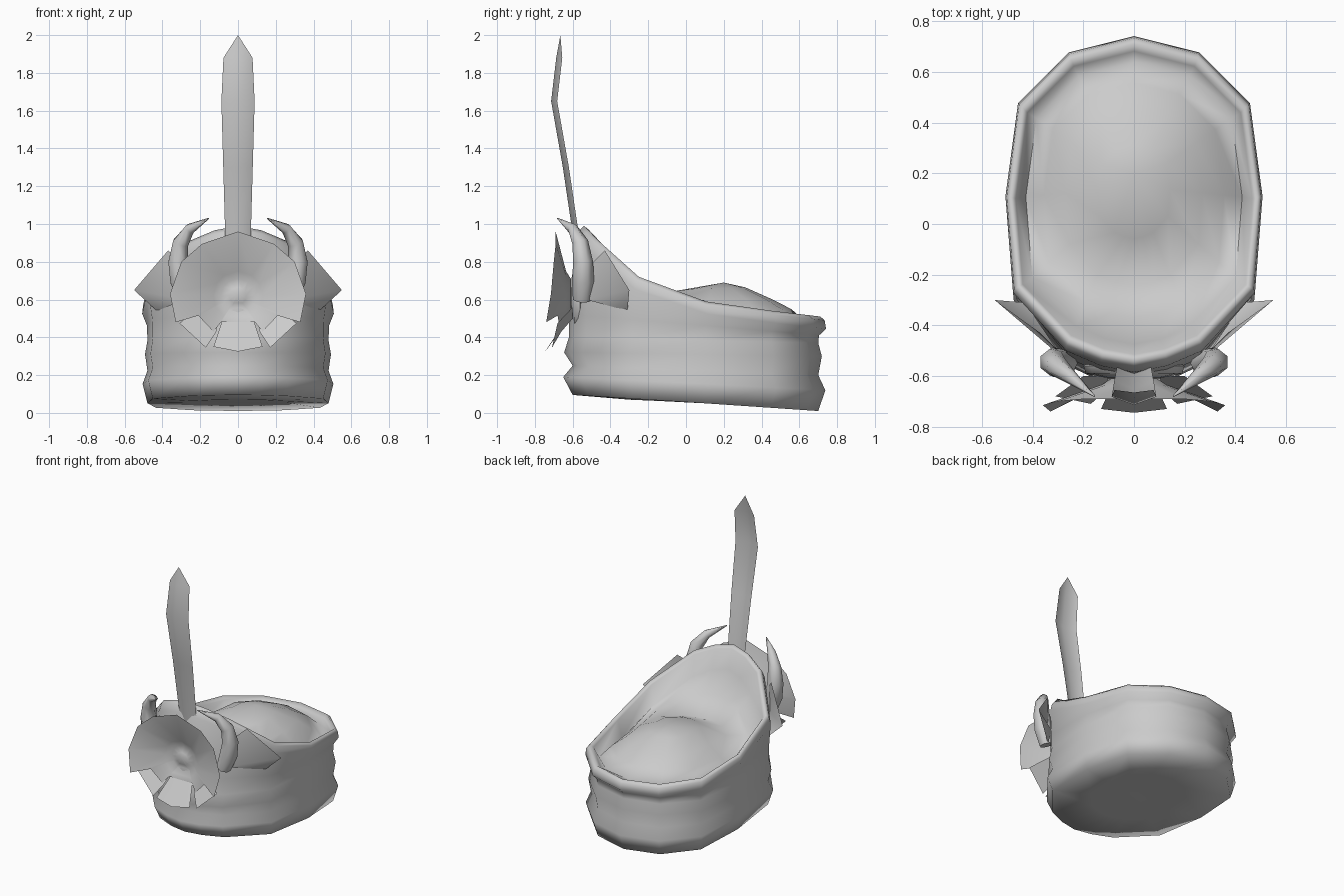
import bpy, math
from mathutils import Vector

if "Cube" in bpy.data.objects:
    bpy.data.objects.remove(bpy.data.objects["Cube"])

mat = bpy.data.materials.new("plain_grey")
mat.diffuse_color = (0.6, 0.6, 0.6, 1)
mat.use_nodes = True
mat.node_tree.nodes["Principled BSDF"].inputs["Base Color"].default_value = mat.diffuse_color


def make(name, verts, faces, angle=60, mirror=False):
    me = bpy.data.meshes.new(name)
    me.from_pydata([tuple(v) for v in verts], [], faces)
    me.materials.append(mat)
    ob = bpy.data.objects.new(name, me)
    bpy.context.collection.objects.link(ob)
    bpy.ops.object.select_all(action='DESELECT')
    ob.select_set(True)
    bpy.context.view_layer.objects.active = ob
    bpy.ops.object.mode_set(mode='EDIT')
    bpy.ops.mesh.select_all(action='SELECT')
    bpy.ops.mesh.normals_make_consistent(inside=False)
    bpy.ops.object.mode_set(mode='OBJECT')
    bpy.ops.object.shade_smooth_by_angle(angle=math.radians(angle))
    if mirror:
        ob.modifiers.new("mirror", 'MIRROR').use_mirror_merge = False
    return ob


def loft(rings):
    n = len(rings[0])
    verts = [v for r in rings for v in r]
    faces = [(i*n + j, i*n + (j+1) % n, (i+1)*n + (j+1) % n, (i+1)*n + j)
             for i in range(len(rings)-1) for j in range(n)]
    return verts, faces


def cap_end(v, f, n, point):
    # close the last ring with a fan
    v.append(point)
    m = len(v) - 1
    f += [(m - n + j, m - n + (j+1) % n, m) for j in range(n)]


def lerp_table(t, table):
    for (a, za), (b, zb) in zip(table, table[1:]):
        if t <= b:
            return za + (zb - za) * max(0, t - a) / (b - a)
    return table[-1][1]


# Outline of the band as a closed loop
half = [(0, .745), (.26, .68), (.46, .48), (.51, .11), (.48, -.27), (.27, -.5), (.13, -.56), (0, -.585)]
outline = [(-x, y) for x, y in half] + [(x, y) for x, y in half[-2:0:-1]]
N = len(outline)
RIM = [(-.585, .99), (-.5, .91), (-.27, .72), (.11, .59), (.48, .54), (.745, .51)]


def ring(scale, front, zb=None, zf=None, drop=0):
    out = []
    for x, y in outline:
        t = (y + .585) / 1.33
        z = lerp_table(y, RIM) - drop if zb is None else zf + (zb - zf) * t
        out.append((x*scale, y*scale if y > 0 else y*front/.585, z))
    return out


def bowl_ring(k, front, side, back):
    # ring of the inner surface with separate front, side and back heights
    out = []
    for x, y in outline:
        c = max(-1, min(1, (y - .15) / (.6 if y > .15 else .735)))
        end = back if c > 0 else front
        out.append((x*.93*k, .15 + (y*.93 - .15)*k, side + (end - side)*c*c))
    return out


# Folded cloth band, closed below, rolled at the lip and running on into the domed lining
band = [
    ring(.5, .3, .04, .07),
    ring(.94, .60, .01, .095),
    ring(.99, .65, .12, .19),
    ring(.94, .60, .20, .25),
    ring(.965, .645, .30, .32),
    ring(.94, .62, .37, .40),
    ring(.945, .62, .41, .52),
    ring(.995, .585, drop=.065),
    ring(.985, .56, drop=.02),
    ring(.955, .54, drop=0),
    ring(.915, .515, drop=.02),
    bowl_ring(.9, .84, .45, .48),
    bowl_ring(.75, .69, .53, .55),
    bowl_ring(.57, .57, .60, .60),
    bowl_ring(.3, .645, .66, .665),
]
v, f = loft(band)
cap_end(v, f, N, (0, .2, .69))
v.append((0, .05, .055))
f += [(j, (j+1) % N, len(v) - 1) for j in range(N)]
make("cloth_band", v, f, 100)

# Tall feather with a raised spine, bent near the tip
rows = [(.85, .066, -.588), (.95, .068, -.60), (1.3, .078, -.652), (1.65, .088, -.714), (1.88, .077, -.687)]
v = []
for z, w, y in rows:
    v += [(-w, y + .032, z), (0, y, z), (w, y + .032, z)]
v.append((0, -.665, 2.0))
f = [(3*i + j, 3*i + j + 1, 3*i + j + 4, 3*i + j + 3) for i in range(4) for j in range(2)]
f += [(12, 13, 15), (13, 14, 15)]
make("feather", v, f)

# Fan rosette: dished plate with a rounded, softly dimpled middle
edge = [(0, .96, -.69), (.19, .895, -.69), (.3, .8, -.70), (.36, .63, -.715), (.33, .48, -.74),
        (.21, .515, -.68), (.13, .43, -.665), (.09, .48, -.645)]
loop = edge + [(-x, z, y) for x, z, y in edge[:0:-1]]
rings = [[(x, y, z) for x, z, y in loop]]
for r, y in [(.13, -.635), (.09, -.61), (.045, -.625)]:
    row = []
    for x, z, _ in loop:
        d = math.hypot(x, z - .62)
        row.append((x/d*r, y, .62 + (z - .62)/d*r))
    rings.append(row)
v, f = loft(rings)
cap_end(v, f, len(loop), (0, -.635, .635))
make("rosette", v, f, 80)

# Rounded mount behind the rosette
rings = []
for r, y in [(.02, -.53), (.16, -.53), (.2, -.56), (.19, -.59), (.12, -.605)]:
    rings.append([(r*math.cos(a*math.tau/12), y, .6 + r*math.sin(a*math.tau/12)) for a in range(12)])
make("rosette_mount", *loft(rings))

# Hanging petals
make("middle_petal", [(-.085, -.63, .485), (0, -.64, .485), (.085, -.63, .485),
                      (.13, -.73, .35), (0, -.745, .325), (-.13, -.73, .35)],
     [(0, 1, 4, 5), (1, 2, 3, 4)])
make("side_petal", [(.1, -.60, .50), (.2, -.60, .56), (.31, -.68, .475), (.17, -.71, .345), (.115, -.66, .43)],
     [(0, 1, 2, 3, 4)], mirror=True)

# Pointed leaves on both sides
make("side_leaf", [(.37, -.43, .86), (.55, -.30, .65), (.43, -.31, .54), (.28, -.53, .60), (.25, -.55, .74)],
     [(0, 1, 3), (1, 2, 3), (3, 4, 0)], 60, True)

# Curved horns
path = [((.27, -.55, .60), .05), ((.305, -.545, .70), .06), ((.32, -.545, .80), .054),
        ((.305, -.56, .90), .044), ((.255, -.60, .975), .029), ((.155, -.68, 1.03), .003)]
pts = [Vector(p) for p, r in path]
rings = []
for i, (p, r) in enumerate(path):
    d = (pts[min(i+1, 5)] - pts[max(i-1, 0)]).normalized()
    a = d.cross(Vector((0, 1, 0))).normalized()
    b = d.cross(a)
    rings.append([pts[i] + r*(a*math.cos(q*math.tau/7) + b*math.sin(q*math.tau/7)) for q in range(7)])
v, f = loft(rings)
f += [tuple(range(6, -1, -1)), tuple(range(35, 42))]
make("horn", v, f, 60, True)
